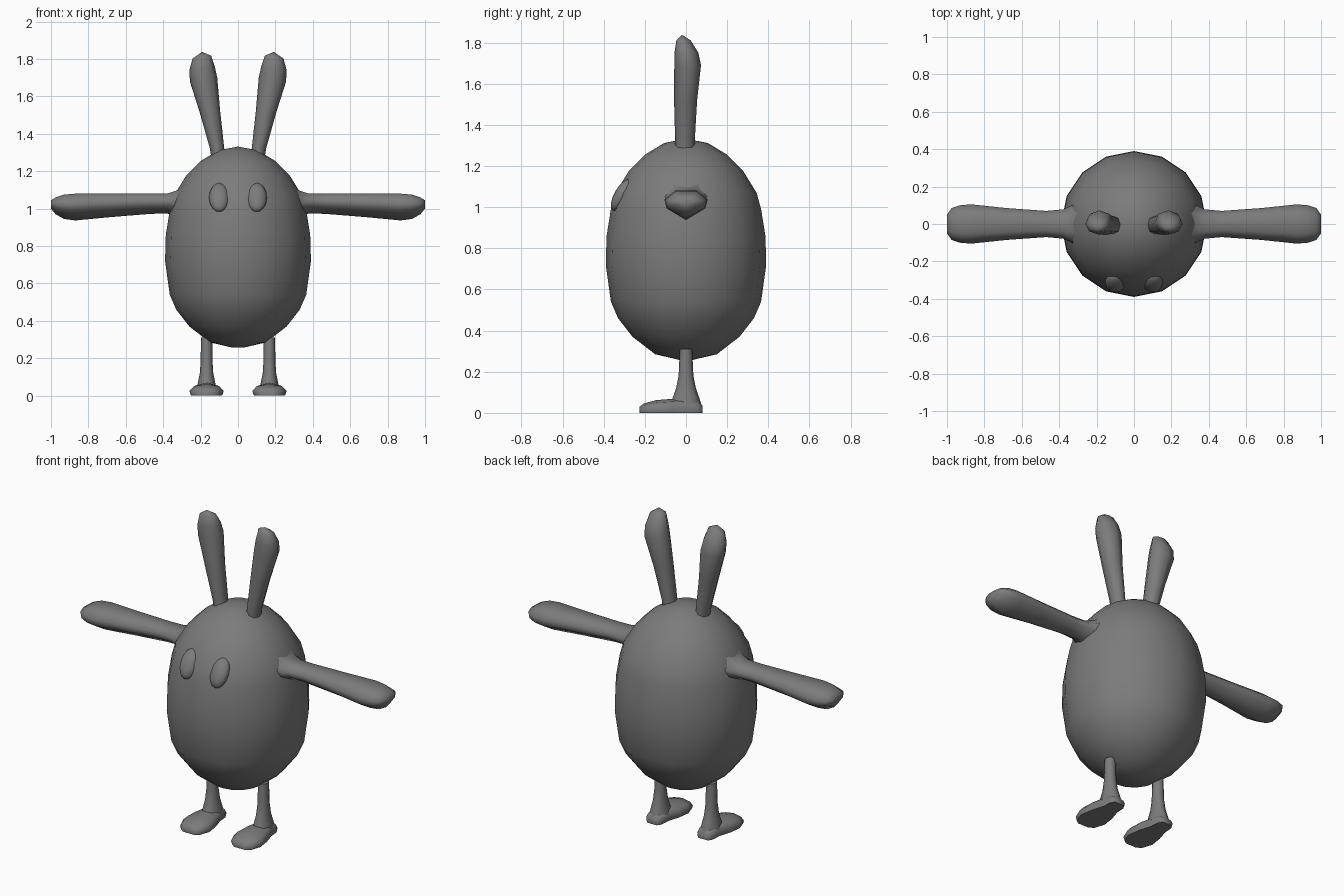
import bpy, bmesh, math
from mathutils import Matrix, Vector

cube = bpy.data.objects.get("Cube")
if cube:
    bpy.data.objects.remove(cube)

grey = bpy.data.materials.new("grey")
grey.use_nodes = True
COLOUR = (0.2, 0.2, 0.2, 1)
grey.diffuse_color = COLOUR
grey.node_tree.nodes["Principled BSDF"].inputs["Base Color"].default_value = COLOUR


def finish(name, bm, angle=80):
    bmesh.ops.recalc_face_normals(bm, faces=bm.faces)
    mesh = bpy.data.meshes.new(name)
    bm.to_mesh(mesh)
    bm.free()
    mesh.materials.append(grey)
    obj = bpy.data.objects.new(name, mesh)
    bpy.context.collection.objects.link(obj)
    bpy.ops.object.select_all(action='DESELECT')
    obj.select_set(True)
    bpy.context.view_layer.objects.active = obj
    bpy.ops.object.shade_smooth_by_angle(angle=math.radians(angle))
    return obj


def loft(name, rings, side=1, tip=None, angle=80):
    """Skin closed rings of points; side=-1 mirrors across x."""
    bm = bmesh.new()
    flip = lambda p: Vector((p[0] * side, p[1], p[2]))
    loops = [[bm.verts.new(flip(p)) for p in ring] for ring in rings]
    n = len(loops[0])
    for a, b in zip(loops, loops[1:]):
        for i in range(n):
            j = (i + 1) % n
            bm.faces.new((a[i], a[j], b[j], b[i]))
    bm.faces.new(loops[0])
    if tip:
        v = bm.verts.new(flip(tip))
        for i in range(n):
            bm.faces.new((loops[-1][i], loops[-1][(i + 1) % n], v))
    else:
        bm.faces.new(loops[-1])
    return finish(name, bm, angle)


def oval(cx, cy, z, rx, ry, n=8, slope=0):
    ring = []
    for i in range(n):
        a = math.tau * i / n
        dx = rx * math.cos(a)
        ring.append((cx + dx, cy + ry * math.sin(a), z + slope * dx))
    return ring


# Egg body
profile = [(.15, .285), (.26, .37), (.33, .46), (.365, .54), (.39, .72),
           (.386, .86), (.365, .99), (.343, 1.07), (.275, 1.18),
           (.2, 1.255), (.105, 1.312)]
body_rings = [oval(0, 0, z, r, r, 16) for r, z in profile]
body_rings.insert(0, oval(0, 0, .257, .03, .03, 16))
loft("body", body_rings, tip=(0, 0, 1.332))

# Arm cross-section: flat top, pointed belly (y factor, height factor)
ARM = [(-.5, 1), (.5, 1), (1, .7), (.9, .4), (0, 0), (-.9, .4), (-1, .7)]
arm_steps = [(.27, .14, .93, 1.14), (.32, .105, .95, 1.1), (.38, .078, .975, 1.08),
             (.47, .07, .972, 1.08), (.68, .085, .955, 1.08), (.87, .105, .937, 1.08),
             (.93, .1, .945, 1.075), (.975, .085, .97, 1.06), (1, .05, 1.0, 1.045)]
# Ear: centre x, centre y, height, half width, half depth
ear_steps = [(.105, -.005, 1.27, .036, .048), (.113, -.005, 1.33, .038, .048),
             (.15, -.002, 1.52, .054, .056), (.184, .008, 1.69, .073, .065),
             (.192, .002, 1.75, .068, .058), (.193, -.012, 1.81, .05, .035)]
# Leg: height, half width, half depth
leg_steps = [(.04, .052, .075), (.075, .045, .064), (.12, .036, .048),
             (.18, .032, .036), (.31, .03, .03)]
# Foot: y, half width, height
foot_steps = [(-.225, .04, .03), (-.205, .07, .046), (-.145, .092, .062),
              (-.07, .08, .068), (0, .056, .07), (.055, .052, .06), (.08, .036, .035)]
FOOT = [(-.9, 0), (-1, .4), (-.75, .8), (0, 1), (.75, .8), (1, .4), (.9, 0)]

for label, side in (("left", 1), ("right", -1)):
    loft(label + "_arm",
         [[(x, u * w, lo + v * (hi - lo)) for u, v in ARM] for x, w, lo, hi in arm_steps], side)
    loft(label + "_ear",
         [oval(x, y, z, rx, ry, 8, -.15) for x, y, z, rx, ry in ear_steps],
         side, tip=(.192, -.02, 1.838))
    loft(label + "_leg", [oval(.168, 0, z, rx, ry) for z, rx, ry in leg_steps], side)
    loft(label + "_foot",
         [[(.168 + u * w, y, v * h) for u, v in FOOT] for y, w, h in foot_steps],
         side, angle=65)

    # Tilted oval eye lying on the face
    bm = bmesh.new()
    place = (Matrix.Translation((side * .1, -.312, 1.06))
             @ Matrix.Rotation(math.radians(-30), 4, 'X')
             @ Matrix.Diagonal((.055, .036, .087, 1)))
    bmesh.ops.create_uvsphere(bm, u_segments=12, v_segments=8, radius=1, matrix=place)
    finish(label + "_eye", bm)
